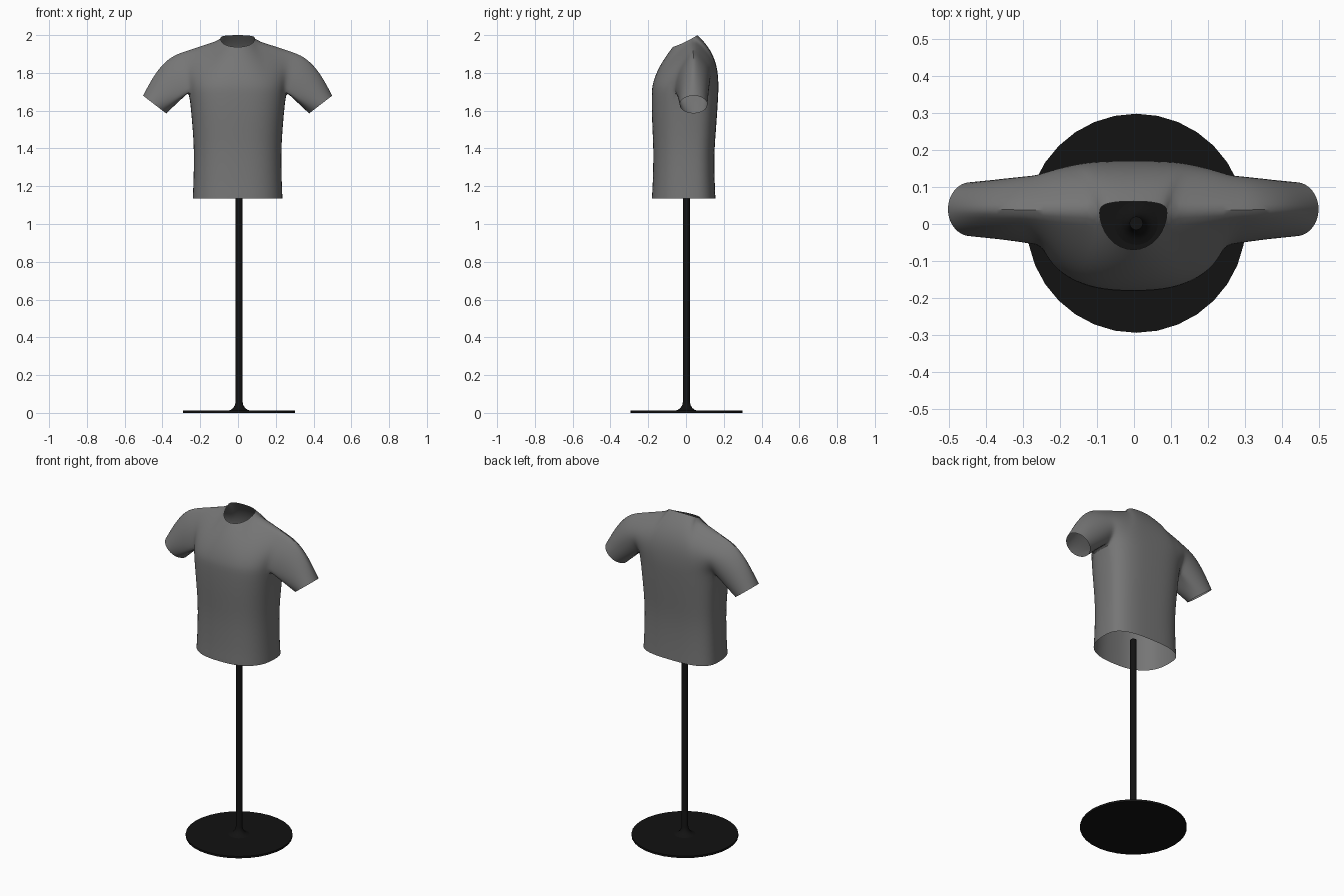
import bpy, bmesh
from math import sin, cos, pi, radians
from mathutils import Vector

cube = bpy.data.objects.get("Cube")
if cube:
    bpy.data.objects.remove(cube, do_unlink=True)


def material(name, rgb):
    m = bpy.data.materials.new(name)
    m.use_nodes = True
    m.diffuse_color = (*rgb, 1)
    bsdf = m.node_tree.nodes["Principled BSDF"]
    bsdf.inputs["Base Color"].default_value = (*rgb, 1)
    bsdf.inputs["Roughness"].default_value = 0.8
    return m


def finish(bm, name, mat, angle):
    bmesh.ops.remove_doubles(bm, verts=bm.verts, dist=1e-4)
    bmesh.ops.recalc_face_normals(bm, faces=bm.faces)
    me = bpy.data.meshes.new(name)
    bm.to_mesh(me)
    bm.free()
    me.materials.append(mat)
    ob = bpy.data.objects.new(name, me)
    bpy.context.collection.objects.link(ob)
    bpy.ops.object.select_all(action="DESELECT")
    ob.select_set(True)
    bpy.context.view_layer.objects.active = ob
    bpy.ops.object.shade_smooth_by_angle(angle=radians(angle))
    return ob


def patch(bm, rows, closed=False):
    """Skin a list of point rows with quads."""
    vs = [[bm.verts.new(p) for p in row] for row in rows]
    n = len(rows[0])
    for a, b in zip(vs, vs[1:]):
        for i in range(n if closed else n - 1):
            k = (i + 1) % n
            bm.faces.new((a[i], a[k], b[k], b[i]))


def lathe(name, profile, mat, segments=32):
    bm = bmesh.new()
    rows = [[(r * cos(2 * pi * i / segments), r * sin(2 * pi * i / segments), z)
             for i in range(segments)] for r, z in profile]
    patch(bm, rows, closed=True)
    bm.faces.ensure_lookup_table()
    bmesh.ops.holes_fill(bm, edges=[e for e in bm.edges if e.is_boundary])
    ob = finish(bm, name, mat, 40)
    ob.location = (0.006, 0.002, 0)
    return ob


grey = material("grey cloth", (0.18, 0.18, 0.18))
black = material("black metal", (0.006, 0.006, 0.006))

# Stand
lathe("stand_base", [(0.296, 0), (0.296, 0.012)], black)
lathe("stand_pole", [(0.065, 0.01), (0.045, 0.016), (0.031, 0.026), (0.022, 0.042),
                     (0.018, 0.06), (0.018, 1.2)], black, 24)

# Shirt: the left half is modelled, then mirrored
SIDE, EDGE, NECK, ROWS = 10, 8, 4, 8      # column and row counts
ARMPIT = (1.70, 0.257, -0.182, 0.172)     # height, half width, front, back
BODY = [(1.135, 0.238, -0.181, 0.156), (1.16, 0.237, -0.180, 0.155),
        (1.20, 0.235, -0.177, 0.153), (1.30, 0.232, -0.174, 0.150),
        (1.40, 0.232, -0.173, 0.151), (1.50, 0.238, -0.178, 0.159),
        (1.60, 0.247, -0.182, 0.166), ARMPIT]
MID = 0.02


def ring_point(level, j, back):
    z, width, front, rear = level
    t = pi / 2 * j / SIDE
    e = 0.68 if back else 0.8
    y = MID + ((rear if back else front) - MID) * max(cos(t), 0) ** e
    return Vector((width * sin(t) ** e, y, z))


def top_point(j, back):
    """Neckline for the inner columns, shoulder seam for the outer ones."""
    if j <= NECK:
        t = pi / 2 * j / NECK
        c = max(cos(t), 0)
        if back:
            return Vector((0.093 * sin(t) ** 0.8, 0.034 + 0.028 * c ** 0.7, 1.984 + 0.016 * c ** 0.7))
        return Vector((0.093 * sin(t), 0.034 - 0.106 * c, 1.984 - 0.048 * c ** 0.8))
    s = (j - NECK) / (EDGE - NECK)
    return Vector((0.093, 0.034, 1.984)).lerp(Vector((0.295, 0.036, 1.918)), s)


def panel_point(j, i, back):
    v = i / ROWS
    low, top = ring_point(ARMPIT, j, back), top_point(j, back)
    p = 1 - v ** (3 if back else 1.7)
    y = top.y + (low.y - top.y) * p
    bulge = (j / EDGE) ** 2 * sin(pi * v)
    y += 0.05 * bulge if back else -0.008 * bulge
    return Vector((low.x + (top.x - low.x) * v ** 1.6, y, low.z + (top.z - low.z) * v))


bm = bmesh.new()

# Body tube from hem to armpit
patch(bm, [[ring_point(l, j, False) for j in range(SIDE + 1)] +
           [ring_point(l, j, True) for j in range(SIDE - 1, -1, -1)] for l in BODY])

# Chest and upper back panels
for back in (False, True):
    patch(bm, [[panel_point(j, i, back) for j in range(EDGE + 1)] for i in range(ROWS + 1)])

# Sleeve lofted from the armhole to the cuff
under = SIDE - EDGE
half_angles = [radians(50) * k / under for k in range(under)]
half_angles += [radians(50) + radians(130) * i / ROWS for i in range(ROWS + 1)]


def half_hole(back):
    pts = [ring_point(ARMPIT, SIDE - k, back) for k in range(under)]
    return pts + [panel_point(EDGE, i, back) for i in range(ROWS + 1)]


hole = half_hole(True) + half_hole(False)[-2:0:-1]
angles = half_angles + [-a for a in half_angles[-2:0:-1]]
cuff_mid, cuff_up = Vector((0.439, 0.04, 1.632)), Vector((0.0625, 0, 0.048))
outward = Vector((0.6, 0, 0.75))
rows = []
STEPS = 7
for k in range(STEPS + 1):
    s = k / STEPS
    row = []
    for p, a in zip(hole, angles):
        end = cuff_mid - cuff_up * cos(a) + Vector((0, 0.074 * sin(a), 0))
        rise = max(-cos(a), 0) * 0.036 * sin(pi * s ** 0.8)
        row.append(p.lerp(end, s) + outward * rise)
    rows.append(row)
patch(bm, rows, closed=True)

shirt = finish(bm, "shirt", grey, 80)
shirt.location.x = -0.002
mirror = shirt.modifiers.new("Mirror", "MIRROR")
mirror.use_clip = True
smooth = shirt.modifiers.new("Subdivision", "SUBSURF")
smooth.levels = smooth.render_levels = 1
